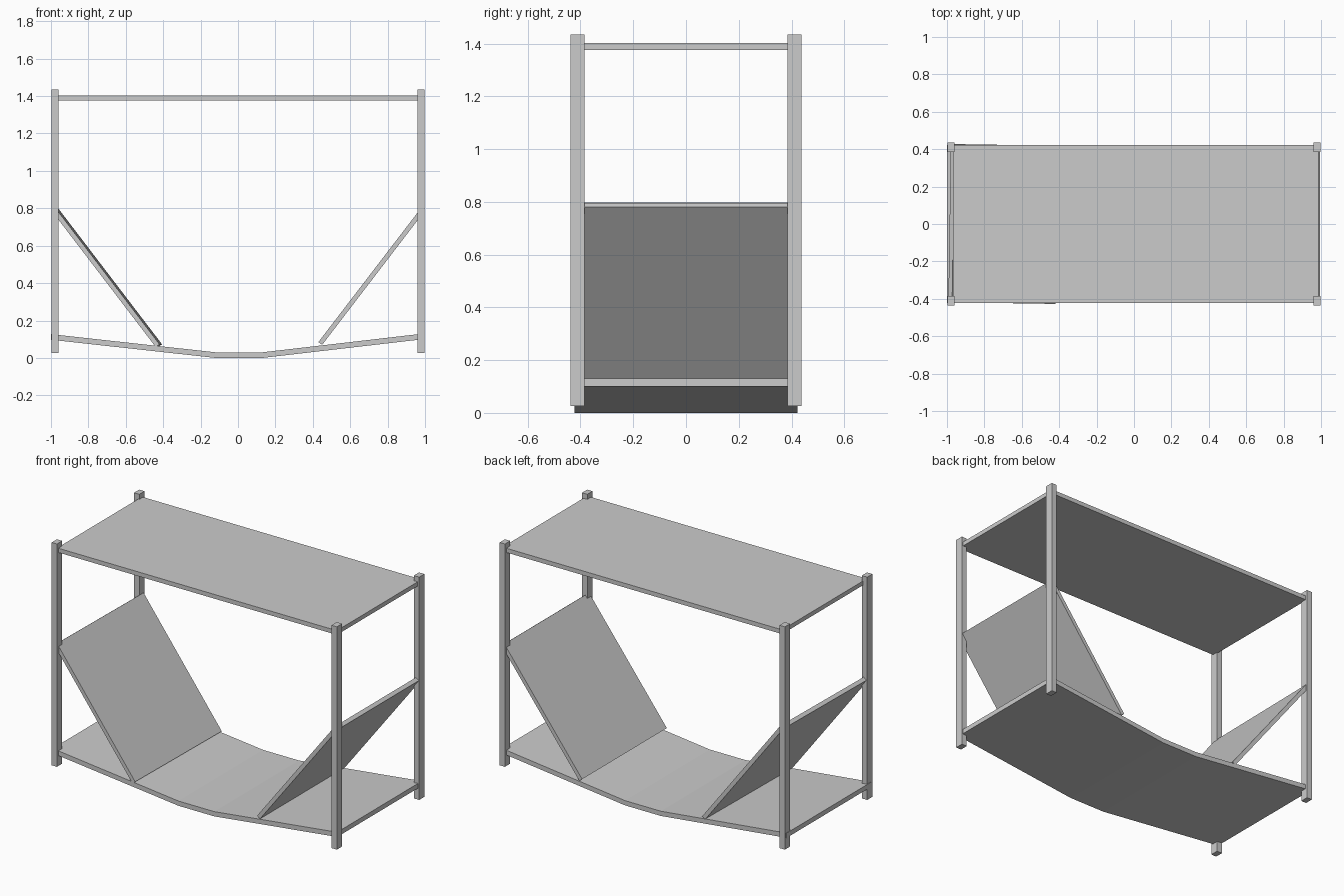
import bpy
import math
from mathutils import Matrix

if "Cube" in bpy.data.objects:
    bpy.data.objects.remove(bpy.data.objects["Cube"])


def box(name, lo, hi):
    (x0, y0, z0), (x1, y1, z1) = lo, hi
    return extrude(name, [(x0, z0), (x1, z0), (x1, z1), (x0, z1)], y0, y1)


def extrude(name, profile, y0, y1):
    """Extrude an xz outline (counter-clockwise seen from the front) along y."""
    n = len(profile)
    verts = [(x, y, z) for y in (y0, y1) for x, z in profile]
    faces = [tuple(range(n)), tuple(range(2 * n - 1, n - 1, -1))]
    for i in range(n):
        j = (i + 1) % n
        faces.append((j, i, n + i, n + j))
    mesh = bpy.data.meshes.new(name)
    mesh.from_pydata(verts, [], faces)
    obj = bpy.data.objects.new(name, mesh)
    bpy.context.collection.objects.link(obj)
    return obj


def leaning_panel(name, low, high, thick, side):
    """Slanted board; low-high is its upper face line, thickness goes outward."""
    dx, dz = high[0] - low[0], high[1] - low[1]
    length = math.hypot(dx, dz)
    ox, oz = side * abs(dz) / length * thick, -abs(dx) / length * thick
    outline = [low, (low[0] + ox, low[1] + oz),
               (high[0] + ox, high[1] + oz), high]
    if side > 0:
        outline = outline[:]
    else:
        outline.reverse()
    return extrude(name, outline, -HALF, HALF)


HALF = 0.423  # half depth of the boards

# corner posts
for sx, side in ((-1, "left"), (1, "right")):
    for sy, end in ((-1, "front"), (1, "back")):
        xs = sorted((sx * 0.96, sx * 0.997))
        ys = sorted((sy * 0.385, sy * 0.437))
        box(f"{end}_{side}_post", (xs[0], ys[0], 0.027), (xs[1], ys[1], 1.435))

# top board
box("top_shelf", (-0.968, -HALF, 1.376), (0.987, HALF, 1.403))

# sagging bottom board
path = [(-1.0, 0.097), (-0.12, 0.0), (0.13, 0.0), (0.99, 0.1)]
extrude("bottom_shelf", path + [(x, z + 0.03) for x, z in reversed(path)], -HALF, HALF)

# leaning side boards, the left one slightly twisted
leaning_panel("right_leaning_board", (0.43, 0.085), (0.974, 0.795), 0.025, 1)
left = leaning_panel("left_leaning_board", (-0.413, 0.073), (-0.966, 0.797), 0.025, -1)
pivot = Matrix.Translation((-0.69, 0, 0))
left.data.transform(pivot @ Matrix.Rotation(math.radians(-0.9), 4, 'Z') @ pivot.inverted())
